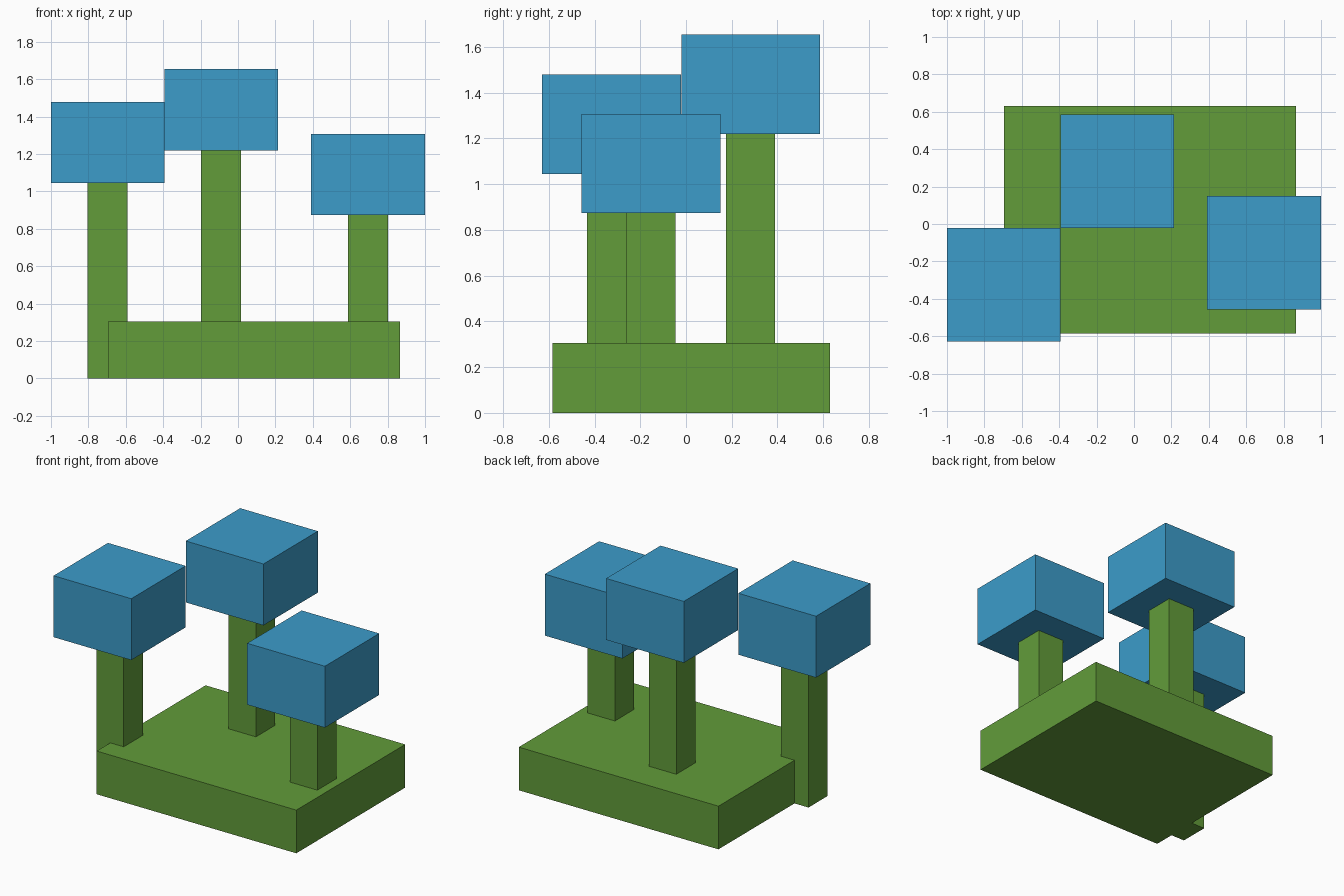
import bpy

default = bpy.data.objects.get("Cube")
if default:
    bpy.data.objects.remove(default, do_unlink=True)


def make_material(name, rgb):
    mat = bpy.data.materials.new(name)
    mat.use_nodes = True
    colour = (*rgb, 1.0)
    mat.diffuse_color = colour
    mat.node_tree.nodes["Principled BSDF"].inputs["Base Color"].default_value = colour
    return mat


def add_box(name, centre, size, bottom, top, mat):
    """Box given by its plan centre, plan size and height range."""
    bpy.ops.mesh.primitive_cube_add(size=1, location=(*centre, (bottom + top) / 2))
    box = bpy.context.object
    box.name = name
    box.scale = (*size, top - bottom)
    bpy.ops.object.transform_apply(location=False, rotation=False, scale=True)
    box.data.materials.append(mat)
    return box


green = make_material("leaf green", (0.122, 0.333, 0.042))
blue = make_material("sky blue", (0.045, 0.333, 0.591))

# Ground slab
add_box("ground_slab", (0.085, 0.023), (1.56, 1.215), 0, 0.305, green)

# Stems with block heads: name, plan centre, stem foot, head underside
STEM, HEAD, HEAD_HEIGHT, EMBED = 0.214, 0.607, 0.434, 0.05
plants = [
    ("right", (-0.697, -0.326), 0, 1.045),
    ("middle", (-0.09, 0.283), 0.25, 1.22),
    ("left", (0.695, -0.153), 0.25, 0.874),
]
for side, centre, foot, under in plants:
    add_box(side + "_stem", centre, (STEM, STEM), foot, under + EMBED, green)
    add_box(side + "_flower_head", centre, (HEAD, HEAD), under, under + HEAD_HEIGHT, blue)
